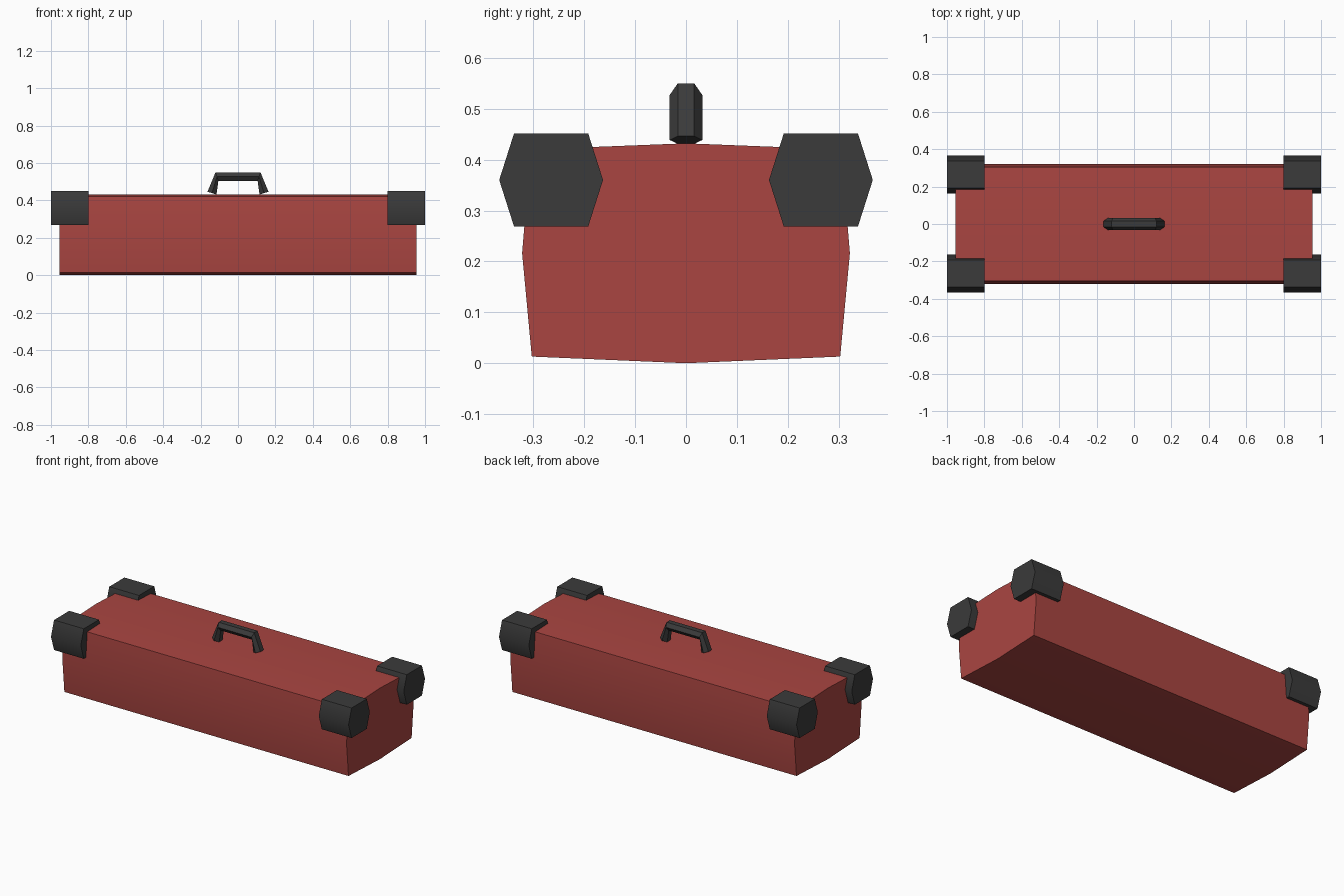
import bpy
import math

if "Cube" in bpy.data.objects:
    bpy.data.objects.remove(bpy.data.objects["Cube"])


def material(name, rgb):
    m = bpy.data.materials.new(name)
    m.diffuse_color = (*rgb, 1)
    m.use_nodes = True
    m.node_tree.nodes["Principled BSDF"].inputs["Base Color"].default_value = m.diffuse_color
    return m


red = material("red paint", (0.40, 0.060, 0.053))
dark = material("dark grey", (0.043, 0.043, 0.043))


def loft(name, rings, mat):
    """Skin a row of matching closed rings and cap both ends."""
    n = len(rings[0])
    verts = [p for ring in rings for p in ring]
    faces = []
    for r in range(len(rings) - 1):
        for i in range(n):
            j = (i + 1) % n
            faces.append((r * n + i, r * n + j, (r + 1) * n + j, (r + 1) * n + i))
    faces.append(tuple(reversed(range(n))))
    faces.append(tuple(range(len(verts) - n, len(verts))))
    mesh = bpy.data.meshes.new(name)
    mesh.from_pydata(verts, [], faces)
    mesh.materials.append(mat)
    obj = bpy.data.objects.new(name, mesh)
    bpy.context.collection.objects.link(obj)
    bpy.ops.object.select_all(action='DESELECT')
    obj.select_set(True)
    bpy.context.view_layer.objects.active = obj
    # consistent outward normals, then smooth only the shallow bends
    bpy.ops.object.mode_set(mode='EDIT')
    bpy.ops.mesh.select_all(action='SELECT')
    bpy.ops.mesh.normals_make_consistent(inside=False)
    bpy.ops.object.mode_set(mode='OBJECT')
    bpy.ops.object.shade_smooth_by_angle(angle=math.radians(40))
    return obj


def prism(name, profile, x0, x1, mat):
    return loft(name, [[(x, y, z) for y, z in profile] for x in (x0, x1)], mat)


# Slightly bulging case body
half = [(0.303, 0.013), (0.322, 0.216), (0.305, 0.42)]
body = [(0, 0)] + half + [(0, 0.432)] + [(-y, z) for y, z in reversed(half)]
prism("case_body", body, -0.955, 0.955, red)

# Hexagonal corner guards
hexagon = [(0.102, 0), (0.073, 0.091), (-0.073, 0.091),
           (-0.102, 0), (-0.073, -0.091), (0.073, -0.091)]
for sx, side in ((-1, "left"), (1, "right")):
    for sy, end in ((-1, "front"), (1, "back")):
        prism(f"corner_guard_{end}_{side}",
              [(sy * 0.265 + y, 0.36 + z) for y, z in hexagon],
              sx * 0.8, sx * 1.0, dark)

# Carry handle: hexagonal bar swept between mitred stations (outer, inner)
stations = [((-0.163, 0.446), (-0.115, 0.431)), ((-0.120, 0.55), (-0.105, 0.504))]
stations += [tuple((-x, z) for x, z in s) for s in reversed(stations)]
rings = []
for (ox, oz), (ix, iz) in stations:
    mx, mz = (ox + ix) / 2, (oz + iz) / 2
    rings.append([(ox, -0.016, oz), (ox, 0.016, oz), (mx, 0.032, mz),
                  (ix, 0.016, iz), (ix, -0.016, iz), (mx, -0.032, mz)])
loft("carry_handle", rings, dark)
